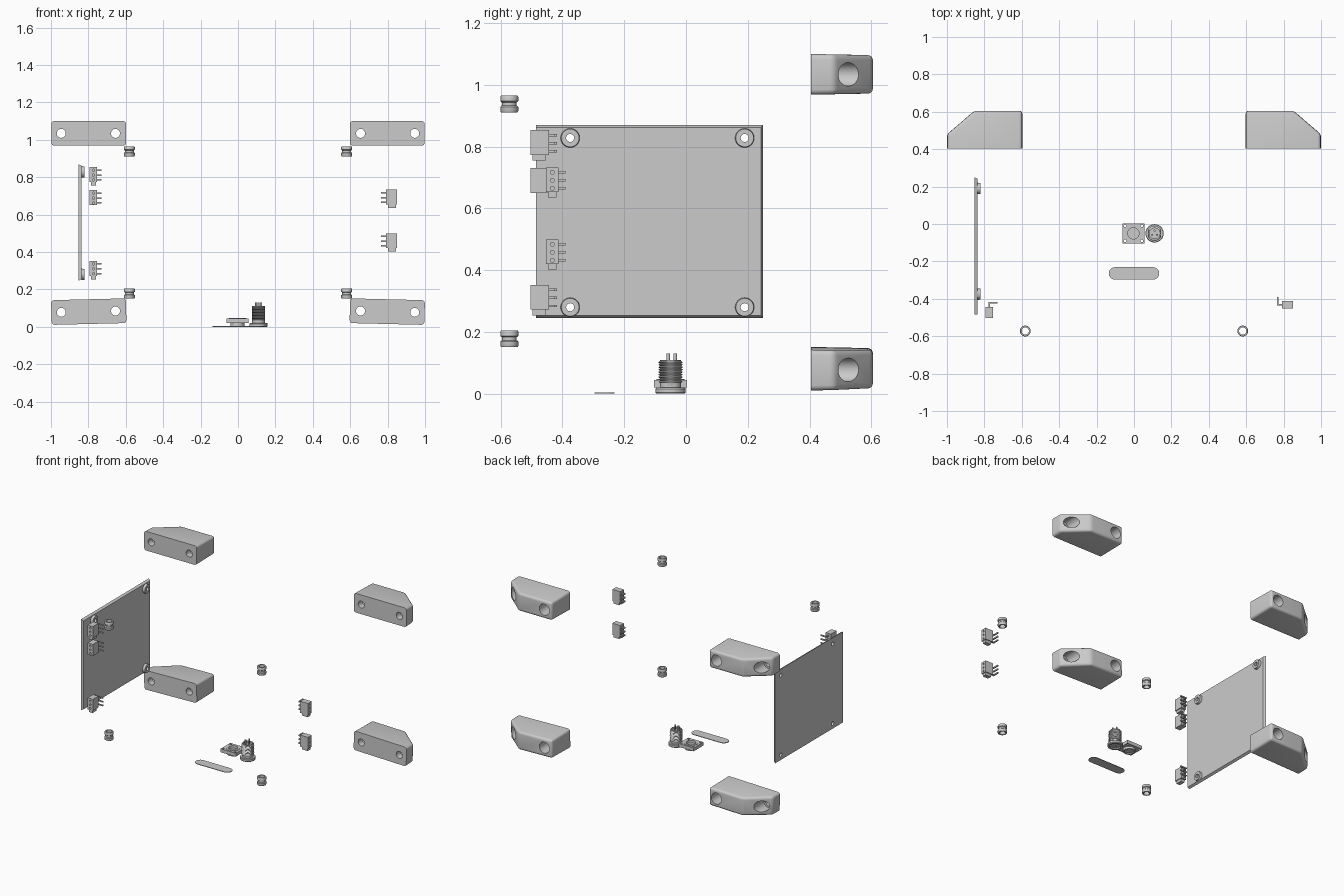
import bpy, bmesh, math
from mathutils import Matrix, Vector

if "Cube" in bpy.data.objects:
    bpy.data.objects.remove(bpy.data.objects["Cube"])

grey = bpy.data.materials.new("light_grey")
grey.use_nodes = True
grey.diffuse_color = (0.6, 0.6, 0.6, 1)
grey.node_tree.nodes["Principled BSDF"].inputs["Base Color"].default_value = (0.6, 0.6, 0.6, 1)


def finish(name, bm, matrix=Matrix()):
    bmesh.ops.recalc_face_normals(bm, faces=bm.faces)
    mesh = bpy.data.meshes.new(name)
    bm.to_mesh(mesh)
    bm.free()
    mesh.materials.append(grey)
    obj = bpy.data.objects.new(name, mesh)
    bpy.context.collection.objects.link(obj)
    obj.matrix_world = matrix
    return obj


def smooth(obj):
    bpy.ops.object.select_all(action='DESELECT')
    obj.select_set(True)
    bpy.context.view_layer.objects.active = obj
    bpy.ops.object.shade_smooth_by_angle(angle=math.radians(35))


def box(bm, lo, hi):
    lo, hi = Vector(lo), Vector(hi)
    m = Matrix.Translation((lo + hi) / 2) @ Matrix.Diagonal((*(hi - lo), 1))
    return bmesh.ops.create_cube(bm, size=1, matrix=m)["verts"]


def rod(bm, start, end, r, sides=24):
    start, end = Vector(start), Vector(end)
    d = end - start
    m = Matrix.Translation((start + end) / 2) @ d.to_track_quat('Z', 'Y').to_matrix().to_4x4()
    bmesh.ops.create_cone(bm, cap_ends=True, segments=sides, radius1=r, radius2=r,
                          depth=d.length, matrix=m)


def lathe(bm, profile, sides=32, closed=True):
    # Revolve (radius, height) points about z
    rings = [[bm.verts.new((r * math.cos(2 * math.pi * k / sides),
                            r * math.sin(2 * math.pi * k / sides), z))
              for k in range(sides)] for r, z in profile]
    pairs = list(zip(rings, rings[1:]))
    if closed:
        pairs.append((rings[-1], rings[0]))
    else:
        bm.faces.new(rings[0])
        bm.faces.new(rings[-1])
    for a, b in pairs:
        for k in range(sides):
            n = (k + 1) % sides
            bm.faces.new((a[k], a[n], b[n], b[k]))
    return rings


def prism(bm, outline, lo, hi):
    low = [bm.verts.new((x, y, lo)) for x, y in outline]
    high = [bm.verts.new((x, y, hi)) for x, y in outline]
    bm.faces.new(low)
    bm.faces.new(high)
    for i in range(len(low)):
        j = (i + 1) % len(low)
        bm.faces.new((low[i], low[j], high[j], high[i]))


def cut(obj, rods):
    # Drill each rod out of the object in turn, then drop the cutters
    for start, end, r in rods:
        bm = bmesh.new()
        rod(bm, start, end, r, 32)
        cutter = finish("drill", bm, obj.matrix_world.copy())
        cutter.hide_render = True
        mod = obj.modifiers.new("drill", 'BOOLEAN')
        mod.operation, mod.object, mod.solver = 'DIFFERENCE', cutter, 'EXACT'
        bpy.context.view_layer.update()
        done = bpy.data.meshes.new_from_object(
            obj.evaluated_get(bpy.context.evaluated_depsgraph_get()))
        obj.modifiers.clear()
        obj.data = done
        bpy.data.objects.remove(cutter)


# Corner brackets: chamfered, drafted blocks with counterbored screw holes
def bracket(name, side, z, tilt):
    outline = [(0.2, -0.1), (0.2, -0.025), (0.055, 0.1), (-0.2, 0.1), (-0.2, -0.1)]
    bm = bmesh.new()
    prism(bm, [(side * x, y) for x, y in outline], -0.066, 0.066)
    for v in bm.verts:
        v.co.z *= 0.97 - 0.3 * v.co.y
    bmesh.ops.recalc_face_normals(bm, faces=bm.faces)
    edges = [e for e in bm.edges if max(v.co.y for v in e.verts) > -0.09]
    bmesh.ops.bevel(bm, geom=edges, offset=0.016, segments=4, profile=0.5, affect='EDGES')
    m = Matrix.Translation((side * 0.798, 0.505, z)) @ Matrix.Rotation(side * tilt, 4, 'Y')
    obj = finish(name, bm, m)
    drills = []
    for x in (-0.143, 0.147):
        drills += [((side * x, -0.055, 0), (side * x, 0.2, 0), 0.038),
                   ((side * x, -0.2, 0), (side * x, 0.0, 0), 0.024)]
    cut(obj, drills)
    smooth(obj)


for side, word in ((1, "left"), (-1, "right")):
    bracket(f"upper_{word}_bracket", side, 1.034, 0)
    bracket(f"lower_{word}_bracket", side, 0.081, math.radians(1.4))

    # Waisted threaded inserts
    for z, level in ((0.938, "upper"), (0.178, "lower")):
        bm = bmesh.new()
        lathe(bm, [(0.019, -0.027), (0.027, -0.027), (0.029, -0.023), (0.029, -0.009),
                   (0.024, -0.005), (0.024, 0.005), (0.029, 0.009), (0.029, 0.023),
                   (0.027, 0.027), (0.019, 0.027)], 24)
        smooth(finish(f"{level}_{word}_insert", bm,
                      Matrix.Translation((side * 0.581, -0.572, z))))

# Upright board, chamfered along top, bottom and back
bm = bmesh.new()
for v in box(bm, (-0.854, -0.485, 0.245), (-0.838, 0.25, 0.87)):
    if v.co.x > -0.85:
        v.co.z += 0.008 if v.co.z < 0.5 else -0.008
        v.co.y -= 0.008 if v.co.y > 0 else 0
board = finish("board", bm)
mounts = [(y, z) for y in (-0.375, 0.19) for z in (0.28, 0.828)]
cut(board, [((-0.9, y, z), (-0.8, y, z), 0.013) for y, z in mounts])

# Ring standoffs on the board
for i, (y, z) in enumerate(mounts):
    bm = bmesh.new()
    lathe(bm, [(0.013, 0), (0.031, 0), (0.029, 0.016), (0.013, 0.016)])
    smooth(finish(f"standoff_{i + 1}", bm, Matrix.Translation((-0.838, y, z))
                  @ Matrix.Rotation(math.pi / 2, 4, 'Y')))


# Right-angle plug sockets, mouth toward local +x, legs bent toward local +y
def socket(name, at, turn, tab=True):
    bm = bmesh.new()
    box(bm, (-0.06, -0.02, -0.03), (0, 0.02, 0.05))
    if tab:
        box(bm, (-0.048, -0.014, -0.048), (-0.006, 0.014, -0.03))
    m = Matrix.Translation(at) @ Matrix.Rotation(turn, 4, 'Z')
    pins = (-0.018, 0.008, 0.034)
    body = finish(name, bm, m)
    cut(body, [((-0.03, 0, z), (0.02, 0, z), 0.006) for z in pins])
    bm = bmesh.new()
    for z in pins:
        box(bm, (-0.085, -0.004, z - 0.004), (-0.06, 0.004, z + 0.004))
        box(bm, (-0.085, 0.004, z - 0.004), (-0.077, 0.043, z + 0.004))
    finish(name + "_pins", bm, m)


for i, z in enumerate((0.45, 0.683)):
    socket(f"left_socket_{i + 1}", (0.85, -0.433, z), 0)
for i, z in enumerate((0.302, 0.68, 0.803)):
    socket(f"right_socket_{i + 1}", (-0.773, -0.503, z), -math.pi / 2, i != 1)

# Flat slotted label plate
bm = bmesh.new()
arc = [(s * (0.102 + 0.033 * math.sin(a)), -s * 0.033 * math.cos(a))
       for s in (1, -1) for a in [math.pi * k / 16 for k in range(17)]]
prism(bm, arc, 0, 0.004)
finish("cover_plate", bm, Matrix.Translation((0, -0.264, 0)))

# Square-flanged panel socket
bm = bmesh.new()
box(bm, (-0.058, -0.053, 0.021), (0.058, 0.053, 0.044))
flange = finish("square_flange", bm, Matrix.Translation((-0.003, -0.05, 0)))
cut(flange, [((0, 0, 0), (0, 0, 0.1), 0.03)]
    + [((x, y, 0), (x, y, 0.1), 0.007) for x in (-0.045, 0.045) for y in (-0.04, 0.04)])
bm = bmesh.new()
lathe(bm, [(0.03, 0.005), (0.038, 0.005), (0.038, 0.022), (0.03, 0.022)])
lathe(bm, [(0.045, 0.044), (0.045, 0.047), (0.03, 0.047), (0.03, 0.044)])
rod(bm, (0, 0, 0.012), (0, 0, 0.03), 0.03, 32)
smooth(finish("square_socket_barrel", bm, flange.matrix_world))

# Round threaded plug with flats on two sides
here = Matrix.Translation((0.11, -0.05, 0))
bm = bmesh.new()
lathe(bm, [(0.034, 0.008), (0.034, 0), (0.046, 0), (0.049, 0.004), (0.049, 0.016),
           (0.046, 0.02), (0.03, 0.02), (0.03, 0.008)], closed=False)
smooth(finish("plug_collar", bm, here))
bm = bmesh.new()
thread = [(0.034, 0.02), (0.034, 0.036)]
for k in range(9):
    thread += [(0.04, 0.038 + k * 0.008), (0.034, 0.042 + k * 0.008)]
lathe(bm, thread + [(0.034, 0.11), (0.028, 0.11), (0.028, 0.1)], closed=False)
for v in bm.verts:
    v.co.x = max(-0.035, min(0.035, v.co.x))
smooth(finish("plug_thread", bm, here))
bm = bmesh.new()
for a in (90, 210, 330):
    x, y = 0.015 * math.cos(math.radians(a)), 0.015 * math.sin(math.radians(a))
    rod(bm, (x, y, 0.005), (x, y, 0.131), 0.0055, 12)
smooth(finish("plug_pins", bm, here))
